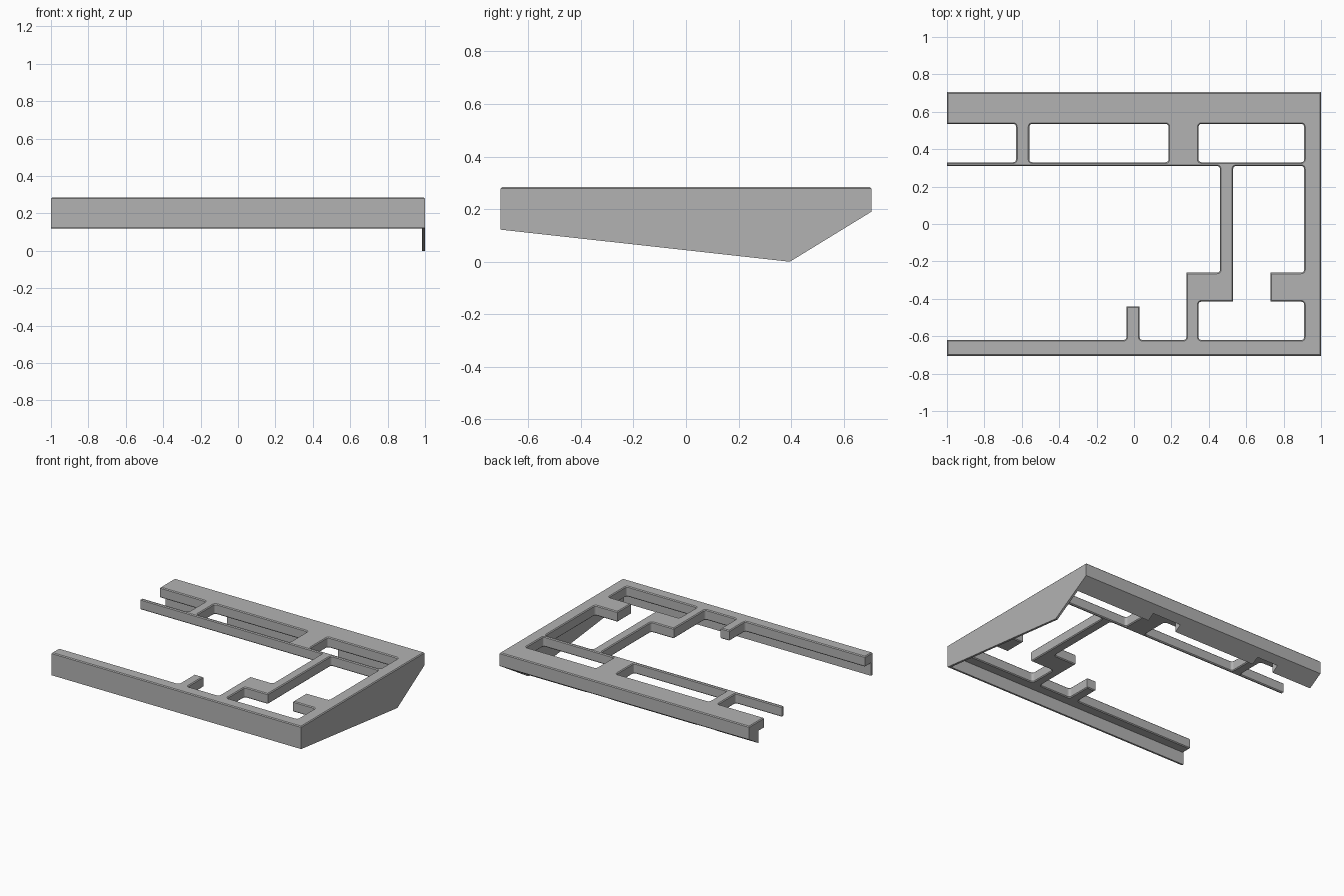
import bpy, bmesh
from mathutils import Vector

cube = bpy.data.objects.get("Cube")
if cube:
    bpy.data.objects.remove(cube)

grey = bpy.data.materials.new("light grey")
grey.use_nodes = True
grey.diffuse_color = (0.45, 0.45, 0.45, 1)
grey.node_tree.nodes["Principled BSDF"].inputs["Base Color"].default_value = grey.diffuse_color

TOP, THICK, BEVEL, WALL = 0.285, 0.075, 0.006, 0.016
LEFT, RIGHT, FRONT, BACK = -1.0, 1.0, -0.705, 0.705


def link(name, data):
    obj = bpy.data.objects.new(name, data)
    bpy.context.collection.objects.link(obj)
    data.materials.append(grey)
    return obj


def soften(points, radius=0.018, steps=4):
    """Round the corners where the material is re-entrant."""
    out = []
    for i, p in enumerate(points):
        p, a, b = Vector(p), Vector(points[i - 1]), Vector(points[(i + 1) % len(points)])
        u, v = (a - p).normalized(), (b - p).normalized()
        if (p - a).cross(b - p) > 0:
            out.append(p)
            continue
        s, e = p + u * radius, p + v * radius
        for k in range(steps + 1):
            t = k / steps
            out.append(s * (1 - t) ** 2 + p * 2 * t * (1 - t) + e * t ** 2)
    return out


def rect_hole(x0, x1, y0, y1):
    return [(x0, y0), (x0, y1), (x1, y1), (x1, y0)]


def prism(name, profile, x0, x1):
    """Extrude a y-z profile from x0 to x1."""
    bm = bmesh.new()
    face = bm.faces.new([bm.verts.new((x0, y, z)) for y, z in profile])
    ext = bmesh.ops.extrude_face_region(bm, geom=[face])
    bmesh.ops.translate(bm, vec=(x1 - x0, 0, 0),
                        verts=[g for g in ext["geom"] if isinstance(g, bmesh.types.BMVert)])
    bmesh.ops.recalc_face_normals(bm, faces=bm.faces)
    mesh = bpy.data.meshes.new(name)
    bm.to_mesh(mesh)
    bm.free()
    return link(name, mesh)


# Top frame: open outline with rails, arms and a short post
outline = [(LEFT, FRONT), (RIGHT, FRONT), (RIGHT, BACK), (LEFT, BACK),
           (LEFT, .535), (-.63, .535), (-.63, .33), (LEFT, .33), (LEFT, .31),
           (.46, .31), (.46, -.26), (.28, -.26), (.28, -.62),
           (.03, -.62), (.03, -.44), (-.04, -.44), (-.04, -.62), (LEFT, -.62)]
bay = [(.53, .31), (.91, .31), (.91, -.26), (.73, -.26), (.73, -.415),
       (.91, -.415), (.91, -.62), (.345, -.62), (.345, -.415), (.53, -.415)]
loops = [outline, bay, rect_hole(-.56, .185, .33, .535), rect_hole(.345, .91, .33, .535)]

curve = bpy.data.curves.new("top_frame_profile", "CURVE")
curve.dimensions = "2D"
curve.fill_mode = "BOTH"
curve.bevel_depth = BEVEL
curve.bevel_resolution = 0
curve.offset = -BEVEL
curve.extrude = THICK / 2 - BEVEL
for loop in loops:
    pts = soften(loop)
    spline = curve.splines.new("POLY")
    spline.points.add(len(pts) - 1)
    for sp, p in zip(spline.points, pts):
        sp.co = (p.x, p.y, 0, 1)
    spline.use_cyclic_u = True
temp = bpy.data.objects.new("frame_source", curve)
bpy.context.collection.objects.link(temp)
bpy.context.view_layer.update()
mesh = bpy.data.meshes.new_from_object(temp.evaluated_get(bpy.context.evaluated_depsgraph_get()))
bpy.data.objects.remove(temp)
mesh.materials.clear()
frame = link("top_frame", mesh)
frame.location.z = TOP - THICK / 2
for poly in mesh.polygons:
    poly.use_smooth = False

# Outer skirts
rim = TOP - BEVEL
prism("front_skirt", [(FRONT, .122), (FRONT, rim), (FRONT + WALL, rim), (FRONT + WALL, .12)],
      LEFT, RIGHT)
prism("side_skirt", [(FRONT, .122), (.395, 0), (BACK, .19), (BACK, rim), (FRONT, rim)],
      RIGHT - WALL, RIGHT)

# Sloped back lip, shallower where it passes the cross bridges
spans = [(LEFT, -.68, .60), (-.68, -.51, .65), (-.51, .15, .60), (.15, .38, .65), (.38, RIGHT, .60)]
slope = .19 / (BACK - .395)
for i, (x0, x1, y) in enumerate(spans):
    prism(f"back_lip_{i + 1}",
          [(y, .19 - (BACK - y) * slope), (BACK, .19), (BACK, rim), (y, rim)], x0, x1)
